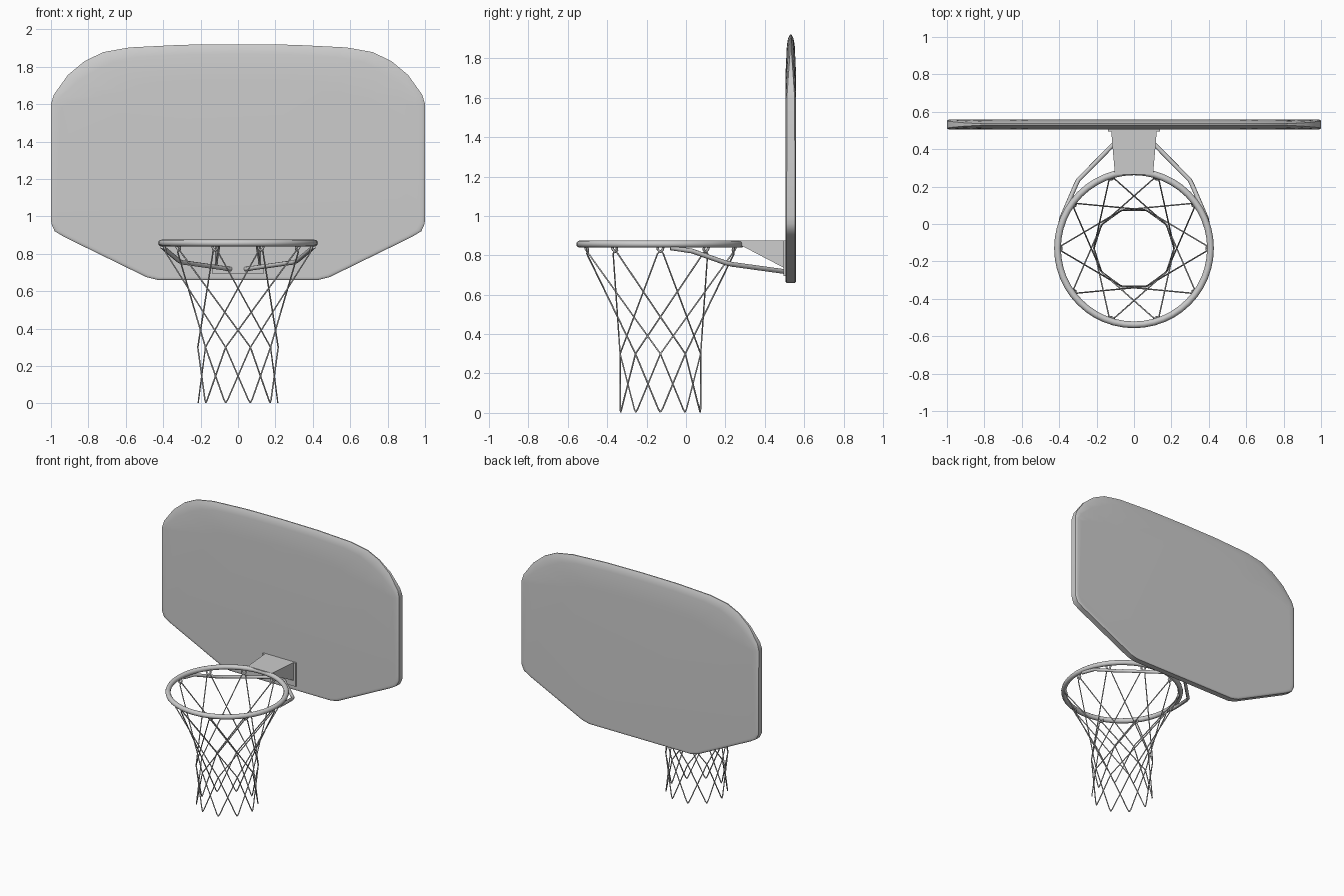
import bpy, bmesh, math
from mathutils import Vector

cube = bpy.data.objects.get("Cube")
if cube:
    bpy.data.objects.remove(cube)

grey = bpy.data.materials.new("plain grey")
grey.use_nodes = True
grey.diffuse_color = (0.6, 0.6, 0.6, 1)
grey.node_tree.nodes["Principled BSDF"].inputs["Base Color"].default_value = (0.6, 0.6, 0.6, 1)

RING_Y, RING_Z, RING_R, TUBE = -0.13, 0.857, 0.409, 0.018
KNOTS = 10


def finish(obj, name, smooth=None):
    obj.name = name
    obj.data.materials.append(grey)
    if smooth:
        bpy.ops.object.select_all(action="DESELECT")
        obj.select_set(True)
        bpy.context.view_layer.objects.active = obj
        bpy.ops.object.shade_smooth_by_angle(angle=math.radians(smooth))
    return obj


def from_bmesh(bm, name, smooth=None):
    bmesh.ops.recalc_face_normals(bm, faces=bm.faces)
    mesh = bpy.data.meshes.new(name)
    bm.to_mesh(mesh)
    bm.free()
    obj = bpy.data.objects.new(name, mesh)
    bpy.context.collection.objects.link(obj)
    return finish(obj, name, smooth)


def tubes(name, paths, radius, sides=1):
    curve = bpy.data.curves.new(name, "CURVE")
    curve.dimensions = "3D"
    curve.bevel_depth = radius
    curve.bevel_resolution = sides
    curve.use_fill_caps = True
    for path in paths:
        spline = curve.splines.new("POLY")
        spline.points.add(len(path) - 1)
        for point, co in zip(spline.points, path):
            point.co = (*co, 1)
        spline.use_smooth = True
    obj = bpy.data.objects.new(name, curve)
    bpy.context.collection.objects.link(obj)
    return finish(obj, name)


def prism(name, outline, offset):
    """Extrude a closed outline of 3D points along an offset."""
    bm = bmesh.new()
    face = bm.faces.new([bm.verts.new(p) for p in outline])
    moved = bmesh.ops.extrude_face_region(bm, geom=[face])["geom"]
    bmesh.ops.translate(bm, vec=offset,
                        verts=[v for v in moved if isinstance(v, bmesh.types.BMVert)])
    return from_bmesh(bm, name)


# Backboard: nested outlines, with the thickness thinning towards the curved top
half = [(0.43, 0.66), (0.49, 0.675), (0.93, 0.89), (0.98, 0.92), (0.998, 0.96),
        (1.0, 1.0), (1.0, 1.6), (0.985, 1.65), (0.91, 1.755), (0.82, 1.83),
        (0.72, 1.878), (0.58, 1.903), (0.3, 1.917), (0.0, 1.92)]
outline = half + [(-x, z) for x, z in reversed(half[:-1])]
center = Vector((0, 1.25))
BOARD_Y = 0.532
# inset and half thickness, for the square edge and for the thin top edge
square = [(0, 0.021), (0.006, 0.025), (0.015, 0.027), (0.03, 0.027)]
thin = [(0, 0.004), (0.03, 0.014), (0.08, 0.02), (0.3, 0.027)]

bm = bmesh.new()
loops = []
for side, order in ((-1, (3, 2, 1, 0)), (1, (0, 1, 2, 3))):
    for i in order:
        loop = []
        for x, z in outline:
            t = min(max((z - 1.58) / 0.25, 0), 1)
            inset = square[i][0] * (1 - t) + thin[i][0] * t
            depth = square[i][1] * (1 - t) + thin[i][1] * t
            p = center + (Vector((x, z)) - center) * (1 - inset)
            loop.append(bm.verts.new((p.x, BOARD_Y + side * depth, p.y)))
        loops.append(loop)
for a, b in zip(loops, loops[1:]):
    for i in range(len(a)):
        j = (i + 1) % len(a)
        bm.faces.new((a[i], a[j], b[j], b[i]))
bm.faces.new(loops[0])
bm.faces.new(loops[-1])
from_bmesh(bm, "backboard", 40)

# Rim
bpy.ops.mesh.primitive_torus_add(location=(0, RING_Y, RING_Z), major_radius=RING_R,
                                 minor_radius=TUBE, major_segments=48, minor_segments=12)
finish(bpy.context.object, "rim", 60)

# Bracket: mounting plate, tapered top plate and triangular gussets
prism("mounting_plate", [(-0.14, 0.506, 0.695), (0.14, 0.506, 0.695),
                         (0.14, 0.506, 0.875), (-0.14, 0.506, 0.875)], (0, -0.012, 0))
prism("bracket_top", [(-0.122, 0.5, 0.875), (0.122, 0.5, 0.875),
                      (0.102, 0.265, 0.875), (-0.102, 0.265, 0.875)], (0, 0, -0.01))
for side, label in ((1, "left"), (-1, "right")):
    prism(label + "_gusset", [(side * 0.122, 0.5, 0.875), (side * 0.103, 0.28, 0.875),
                              (side * 0.103, 0.28, 0.85), (side * 0.122, 0.5, 0.735)],
          (-side * 0.01, 0, 0))
    # Brace rod from the rim side to the foot of the board
    tubes(label + "_brace", [[(side * x, y, z) for x, y, z in
                              ((0.405, -0.08, 0.838), (0.388, 0.03, 0.822), (0.315, 0.2, 0.762),
                               (0.298, 0.235, 0.754), (0.04, 0.497, 0.718))]], 0.012, 2)


# Net: each cord crosses over two knots, then one more down to the hem
def ring_point(step, radius, z):
    a = step * math.tau / KNOTS
    return Vector((radius * math.cos(a), RING_Y + radius * math.sin(a), z))


cords, hooks = [], []
for k in range(KNOTS):
    for turn in (-1, 1):
        cords.append([ring_point(k, 0.39, 0.825),
                      ring_point(k + turn * 0.06, 0.388, 0.808),
                      ring_point(k + turn * 2, 0.215, 0.3),
                      ring_point(k + turn * 2.92, 0.211, 0.02),
                      ring_point(k + turn * 3, 0.212, 0.004)])
    # Small hook hanging under the rim
    hooks.append([ring_point(k + s, r, z) for s, r, z in
                  ((-0.06, 0.4, 0.848), (-0.05, 0.392, 0.828), (0, 0.388, 0.818),
                   (0.05, 0.392, 0.828), (0.06, 0.4, 0.848))])
tubes("net", cords, 0.004)
tubes("net_hooks", hooks, 0.007)
